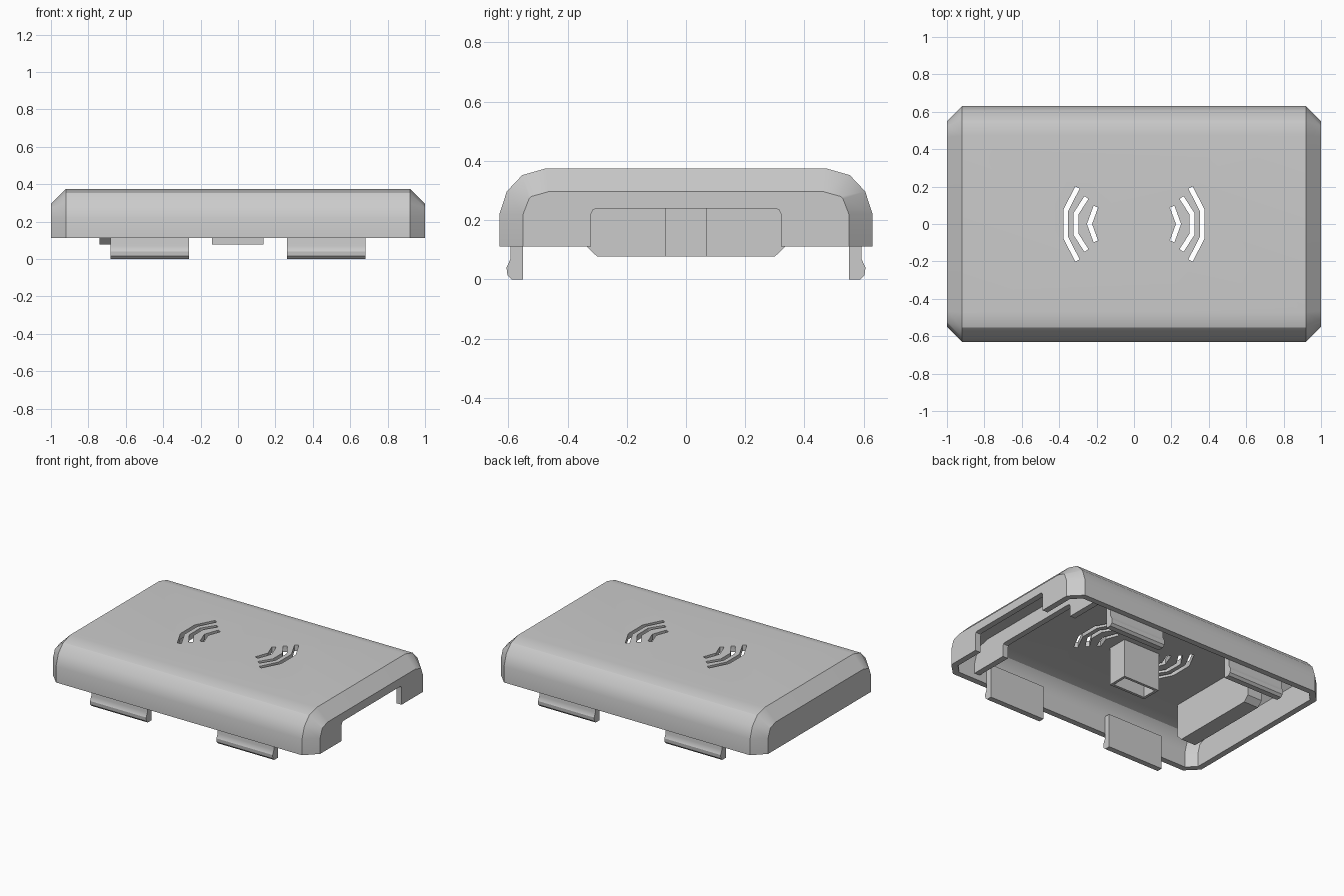
import bpy, bmesh, math
from mathutils import Vector

cube = bpy.data.objects.get("Cube")
if cube:
    bpy.data.objects.remove(cube, do_unlink=True)

GREY = (0.6, 0.6, 0.6, 1)
grey = bpy.data.materials.new("plain grey")
grey.use_nodes = True
grey.diffuse_color = GREY
grey.node_tree.nodes["Principled BSDF"].inputs["Base Color"].default_value = GREY


def make_object(name, bm):
    bmesh.ops.recalc_face_normals(bm, faces=bm.faces)
    mesh = bpy.data.meshes.new(name)
    bm.to_mesh(mesh)
    bm.free()
    mesh.materials.append(grey)
    obj = bpy.data.objects.new(name, mesh)
    bpy.context.collection.objects.link(obj)
    return obj


def loft(name, sections):
    """Closed solid through rings of 3D points."""
    bm = bmesh.new()
    rings = [[bm.verts.new(p) for p in ring] for ring in sections]
    bm.faces.new(rings[0])
    bm.faces.new(rings[-1])
    n = len(rings[0])
    for a, b in zip(rings, rings[1:]):
        for i in range(n):
            j = (i + 1) % n
            bm.faces.new((a[i], a[j], b[j], b[i]))
    return make_object(name, bm)


def along_x(name, stations):
    """Loft of (x, [(y, z), ...]) stations."""
    return loft(name, [[(x, y, z) for y, z in pts] for x, pts in stations])


def both_sides(half):
    """Mirror a half profile in y into a closed outline."""
    return half + [(-y, z) for y, z in reversed(half)]


def cut(target, cutter):
    mod = target.modifiers.new("cut", "BOOLEAN")
    mod.operation, mod.solver, mod.object = "DIFFERENCE", "EXACT", cutter
    bpy.context.view_layer.objects.active = target
    bpy.ops.object.modifier_apply(modifier=mod.name)
    bpy.data.objects.remove(cutter, do_unlink=True)


def ribbon(name, path, half_width, z0, z1):
    """Flat strip with mitred bends, extruded from z0 to z1."""
    pts = [Vector(p) for p in path]
    left, right = [], []
    for i, p in enumerate(pts):
        dirs = []
        if i > 0:
            dirs.append((p - pts[i - 1]).normalized())
        if i < len(pts) - 1:
            dirs.append((pts[i + 1] - p).normalized())
        d = sum(dirs, Vector((0, 0))).normalized()
        off = Vector((-d.y, d.x)) * half_width / d.dot(dirs[0])
        left.append(p + off)
        right.append(p - off)
    outline = left + right[::-1]
    return loft(name, [[(p.x, p.y, z) for p in outline] for z in (z0, z1)])


# Half profiles (y, z): outer skin, end face, cavity, cavity end
RIM = 0.111
CEILING = 0.336
outer = [(0.63, RIM), (0.63, 0.22), (0.605, 0.297), (0.553, 0.352), (0.472, 0.375)]
end_face = [(0.55, RIM), (0.55, 0.22), (0.53, 0.272), (0.522, 0.28), (0.465, 0.296)]
cavity = [(0.59, 0.0), (0.59, 0.217), (0.569, 0.28), (0.535, 0.318), (0.467, CEILING)]
cavity_end = [(0.533, 0.0), (0.533, 0.21), (0.517, 0.255), (0.50, 0.27), (0.455, 0.28)]

# Shell with chamfered ends
shell = along_x("cover_shell", [
    (-1, both_sides(end_face)), (-0.92, both_sides(outer)),
    (0.92, both_sides(outer)), (1, both_sides(end_face))])

# Thin-walled hollow underside
cut(shell, along_x("cavity_cutter", [
    (-0.96, both_sides(cavity_end)), (-0.903, both_sides(cavity)),
    (0.903, both_sides(cavity)), (0.96, both_sides(cavity_end))]))

# Inner partition behind the left end
wall = both_sides([(0.60, 0.15), (0.60, 0.217), (0.575, 0.28), (0.54, 0.325), (0.467, 0.342)])
partition = along_x("inner_partition", [(0.74, wall), (0.78, wall)])

# Port opening through the left end and the partition
port = both_sides([(0.32, 0.0), (0.32, 0.222), (0.314, 0.235), (0.301, 0.24)])
for target in (shell, partition):
    cut(target, along_x("port_cutter", [(0.70, port), (1.1, port)]))

# Two mirrored sets of wave-shaped vents
waves = [
    [(0.302, 0.195), (0.365, 0.073), (0.365, -0.073), (0.302, -0.195)],
    [(0.254, 0.142), (0.310, 0.055), (0.310, -0.055), (0.254, -0.142)],
    [(0.204, 0.093), (0.238, 0.0), (0.204, -0.093)],
]
for side in (-1, 1):
    for path in waves:
        cut(shell, ribbon("vent_cutter", [(side * x, y) for x, y in path],
                          0.013, 0.27, 0.42))

parts = [shell, partition]

# Snap clips rooted on the inside of both long walls
clip = [(0.55, 0.0), (0.588, 0.0), (0.603, 0.015), (0.606, 0.04),
        (0.592, 0.07), (0.592, 0.23), (0.55, 0.23)]
for end, sy in (("front", -1), ("back", 1)):
    for side, x0 in (("right", -0.683), ("left", 0.263)):
        pts = [(sy * y, z) for y, z in clip]
        parts.append(along_x(f"{end}_{side}_clip", [(x0, pts), (x0 + 0.42, pts)]))

# Retaining block near the closed end
block = both_sides([(0.30, 0.077), (0.335, RIM), (0.335, CEILING + 0.004)])
parts.append(along_x("retaining_block", [(-0.74, block), (-0.63, block)]))

# Hollow square post under the middle of the ceiling
post_outline = both_sides([(0.07, 0.077), (0.07, CEILING + 0.004)])
post = along_x("hollow_post", [(-0.14, post_outline), (0.135, post_outline)])
bore = both_sides([(0.052, 0.0), (0.052, CEILING)])
cut(post, along_x("bore_cutter", [(-0.122, bore), (0.117, bore)]))
parts.append(post)

# Smooth the rounded long edges, keep the rest crisp
for obj in parts:
    bpy.ops.object.select_all(action="DESELECT")
    obj.select_set(True)
    bpy.context.view_layer.objects.active = obj
    bpy.ops.object.shade_smooth_by_angle(angle=math.radians(30))
    weighted = obj.modifiers.new("even_shading", "WEIGHTED_NORMAL")
    weighted.keep_sharp = True
